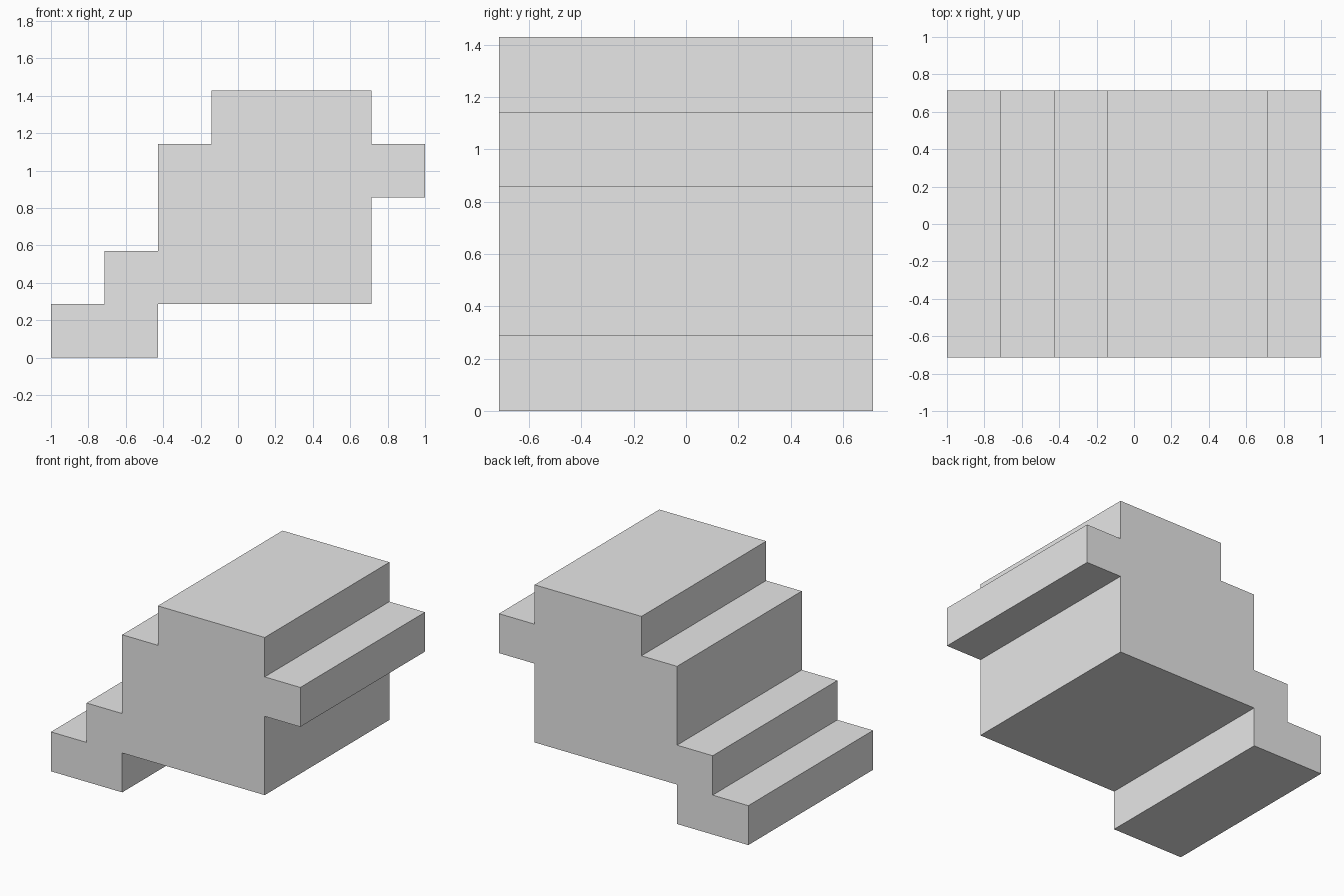
import bpy
import bmesh
from mathutils import Vector

# Remove the default cube only
cube = bpy.data.objects.get("Cube")
if cube:
    bpy.data.objects.remove(cube, do_unlink=True)

UNIT = 2 / 7          # one step of the profile
DEPTH = 5 * UNIT      # length along y

# Single grey material
grey = bpy.data.materials.new("light_grey")
grey.use_nodes = True
colour = (0.8, 0.8, 0.8, 1.0)
grey.diffuse_color = colour
for node in grey.node_tree.nodes:
    if node.type == "BSDF_PRINCIPLED":
        node.inputs["Base Color"].default_value = colour

# Stepped outline in whole units, anticlockwise seen from the front
outline = [
    (0, 0), (2, 0), (2, 1), (6, 1),          # foot and underside
    (6, 3), (7, 3), (7, 4), (6, 4),          # side ledge
    (6, 5), (3, 5), (3, 4), (2, 4),          # top and upper step
    (2, 2), (1, 2), (1, 1), (0, 1),          # lower steps
]

# Extrude the outline from front to back
bm = bmesh.new()
verts = [bm.verts.new((x * UNIT - 1, -DEPTH / 2, z * UNIT)) for x, z in outline]
front = bm.faces.new(verts)
result = bmesh.ops.extrude_face_region(bm, geom=[front], use_keep_orig=True)
back_verts = [g for g in result["geom"] if isinstance(g, bmesh.types.BMVert)]
bmesh.ops.translate(bm, verts=back_verts, vec=Vector((0, DEPTH, 0)))
bmesh.ops.recalc_face_normals(bm, faces=bm.faces[:])

mesh = bpy.data.meshes.new("stepped_block")
bm.to_mesh(mesh)
bm.free()
mesh.materials.append(grey)
block = bpy.data.objects.new("stepped_block", mesh)
bpy.context.collection.objects.link(block)
